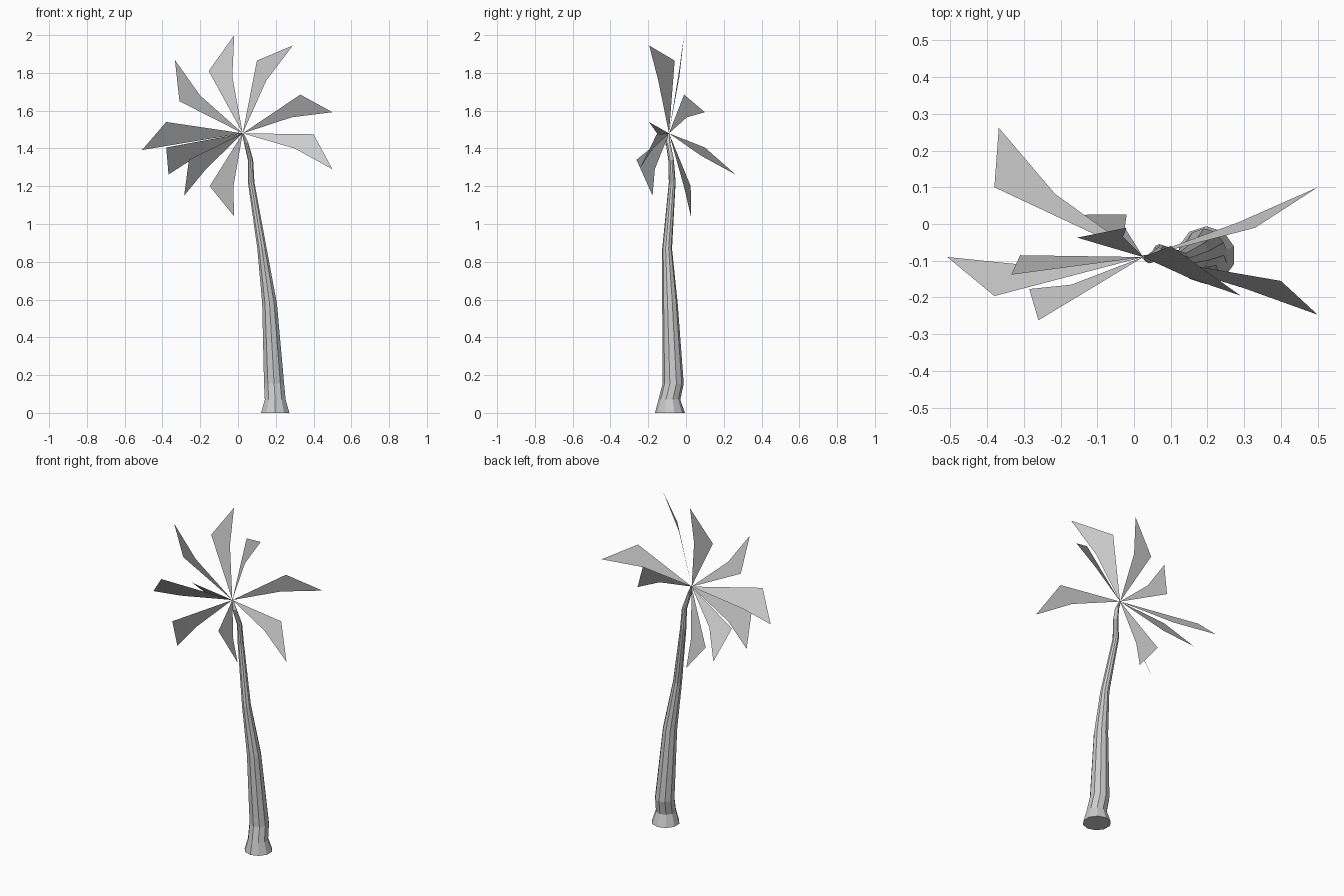
import bpy, bmesh, math
from mathutils import Vector

HUB = Vector((0.025, -0.09, 1.48))
SIDES = 10


def finish(bm, name):
    mesh = bpy.data.meshes.new(name)
    bm.to_mesh(mesh)
    bm.free()
    obj = bpy.data.objects.new(name, mesh)
    bpy.context.collection.objects.link(obj)
    return obj


# Leaning trunk: ten-sided rings (x, y, z, radius) bridged from foot to crown
def trunk(name, path):
    bm = bmesh.new()
    rings = []
    for x, y, z, r in path:
        ring = []
        for i in range(SIDES):
            a = math.tau * (i + 0.5) / SIDES
            ring.append(bm.verts.new((x + r * math.cos(a), y + r * math.sin(a), z)))
        rings.append(ring)
    for low, high in zip(rings, rings[1:]):
        for i in range(SIDES):
            j = (i + 1) % SIDES
            bm.faces.new((low[i], low[j], high[j], high[i]))
    bm.faces.new(rings[0][::-1])
    bm.faces.new(rings[-1])
    return finish(bm, name)


trunk("trunk", [
    (0.197, -0.085, 0.00, 0.079),
    (0.197, -0.088, 0.07, 0.058),
    (0.191, -0.068, 0.155, 0.056),
    (0.167, -0.085, 0.58, 0.041),
    (0.127, -0.100, 0.87, 0.026),
    (0.070, -0.073, 1.22, 0.018),
    (0.066, -0.079, 1.34, 0.015),
    (0.043, -0.095, 1.43, 0.012),
    (0.026, -0.090, 1.48, 0.005),
])


# Frond: a thin kite-shaped blade from the crown, given outer corner, tip, inner corner
def frond(name, outer, tip, inner):
    bm = bmesh.new()
    bm.faces.new([bm.verts.new(p) for p in (HUB, outer, tip, inner)])
    return finish(bm, name)


fronds = [
    ((-0.155, -0.037, 1.81), (-0.02, -0.01, 2.00), (-0.03, -0.035, 1.78)),
    ((0.10, -0.06, 1.865), (0.29, -0.195, 1.945), (0.15, -0.147, 1.76)),
    ((0.33, -0.01, 1.685), (0.50, 0.10, 1.592), (0.285, 0.005, 1.565)),
    ((0.40, -0.155, 1.475), (0.50, -0.247, 1.29), (0.30, -0.175, 1.40)),
    ((-0.15, 0.025, 1.20), (-0.02, 0.026, 1.04), (-0.025, -0.01, 1.195)),
    ((-0.26, -0.262, 1.34), (-0.285, -0.177, 1.15), (-0.17, -0.165, 1.29)),
    ((-0.38, 0.10, 1.405), (-0.368, 0.262, 1.262), (-0.215, 0.082, 1.36)),
    ((-0.38, -0.196, 1.54), (-0.508, -0.09, 1.392), (-0.31, -0.11, 1.425)),
    ((-0.31, -0.085, 1.65), (-0.334, -0.138, 1.868), (-0.20, -0.12, 1.68)),
]
for n, corners in enumerate(fronds, 1):
    frond(f"frond_{n}", *corners)
